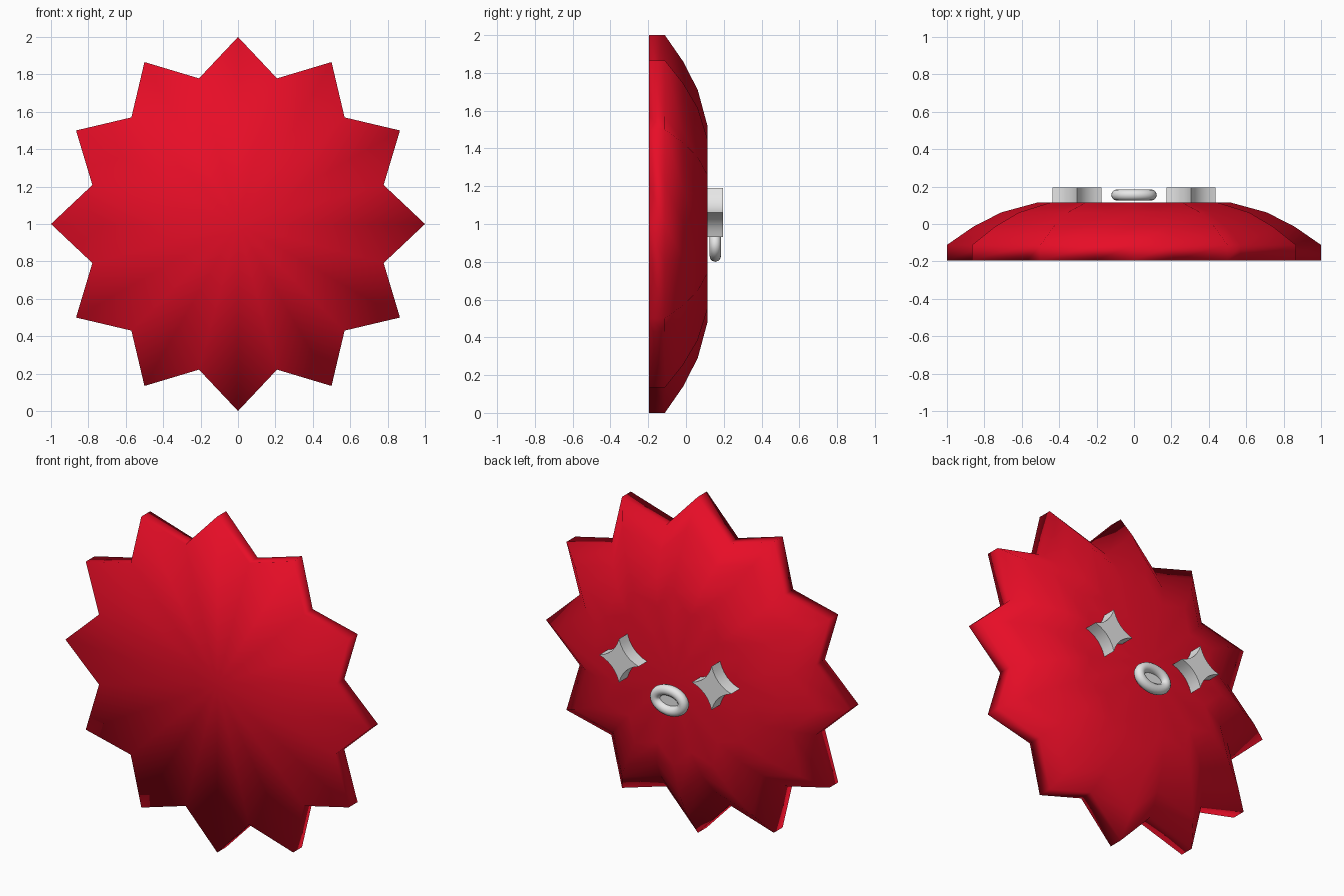
import bpy, bmesh, math
from mathutils import Vector

if "Cube" in bpy.data.objects:
    bpy.data.objects.remove(bpy.data.objects["Cube"])


def material(name, rgb):
    m = bpy.data.materials.new(name)
    m.diffuse_color = (*rgb, 1)
    m.use_nodes = True
    m.node_tree.nodes["Principled BSDF"].inputs["Base Color"].default_value = m.diffuse_color
    return m


RED = material("red", (0.8, 0.004, 0.02))
WHITE = material("white", (0.8, 0.8, 0.8))


def loft(name, rings, mat, caps=True, wrap=False, centre_caps=False, sharp=None):
    """Skin equal-length rings of points; cap the ends or wrap them round."""
    bm = bmesh.new()
    vr = [[bm.verts.new(p) for p in r] for r in rings]
    n = len(vr[0])
    pairs = list(zip(vr, vr[1:])) + ([(vr[-1], vr[0])] if wrap else [])
    for a, b in pairs:
        for i in range(n):
            j = (i + 1) % n
            bm.faces.new((a[i], a[j], b[j], b[i]))
    if caps:
        for r in (vr[0], vr[-1]):
            if centre_caps:
                c = bm.verts.new(sum((v.co for v in r), Vector()) / n)
                for i in range(n):
                    bm.faces.new((r[i], r[(i + 1) % n], c))
            else:
                bm.faces.new(r)
    bmesh.ops.recalc_face_normals(bm, faces=bm.faces)
    me = bpy.data.meshes.new(name)
    bm.to_mesh(me)
    bm.free()
    me.materials.append(mat)
    for p in me.polygons:
        p.use_smooth = True
    if sharp is not None:
        me.set_sharp_from_angle(angle=math.radians(sharp))
    ob = bpy.data.objects.new(name, me)
    bpy.context.collection.objects.link(ob)
    return ob


# Star body: twelve points, flat front, stepped dome on the back
def star(scale, y):
    pts = []
    for i in range(24):
        r = scale * (1.0 if i % 2 == 0 else 0.806)
        a = math.pi * i / 12
        pts.append((r * math.sin(a), y, 1 + r * math.cos(a)))
    return pts


profile = [(1, -0.195), (1, -0.112), (0.86, -0.015), (0.71, 0.062), (0.515, 0.115)]
loft("star_body", [star(s, y) for s, y in profile], RED, centre_caps=True)


# Eyes: four-pointed plates with concave sides
def eye_outline(cx, y, cz=1.06, r=0.13, seg=6):
    pts = []
    for k in range(4):
        a = k * math.pi / 2
        u = Vector((math.cos(a), math.sin(a)))
        v = Vector((-math.sin(a), math.cos(a)))
        for i in range(seg):
            t = i / seg
            p = u * r * (1 - t) + v * r * t
            p -= (u + v) * 0.018 * 4 * t * (1 - t)
            pts.append((cx + p.x, y, cz + p.y))
    return pts


for side, cx in (("left", -0.305), ("right", 0.305)):
    loft(side + "_eye", [eye_outline(cx, 0.112), eye_outline(cx, 0.195)], WHITE, sharp=35)

# Mouth: oval ring with a thin plate inside
rings = []
for i in range(32):
    a = 2 * math.pi * i / 32
    d = Vector((math.cos(a), 0, math.sin(a)))
    base = Vector((0.092 * d.x, 0.155, 0.89 + 0.06 * d.z))
    nrm = Vector((d.x / 0.092, 0, d.z / 0.06)).normalized()
    rings.append([base + nrm * 0.03 * math.cos(b) + Vector((0, 0.03 * math.sin(b), 0))
                  for b in (2 * math.pi * k / 12 for k in range(12))])
loft("mouth_ring", rings, WHITE, caps=False, wrap=True)

plate = [[(0.08 * math.cos(2 * math.pi * i / 24), y, 0.89 + 0.048 * math.sin(2 * math.pi * i / 24))
          for i in range(24)] for y in (0.148, 0.156)]
loft("mouth_plate", plate, WHITE, sharp=35)
